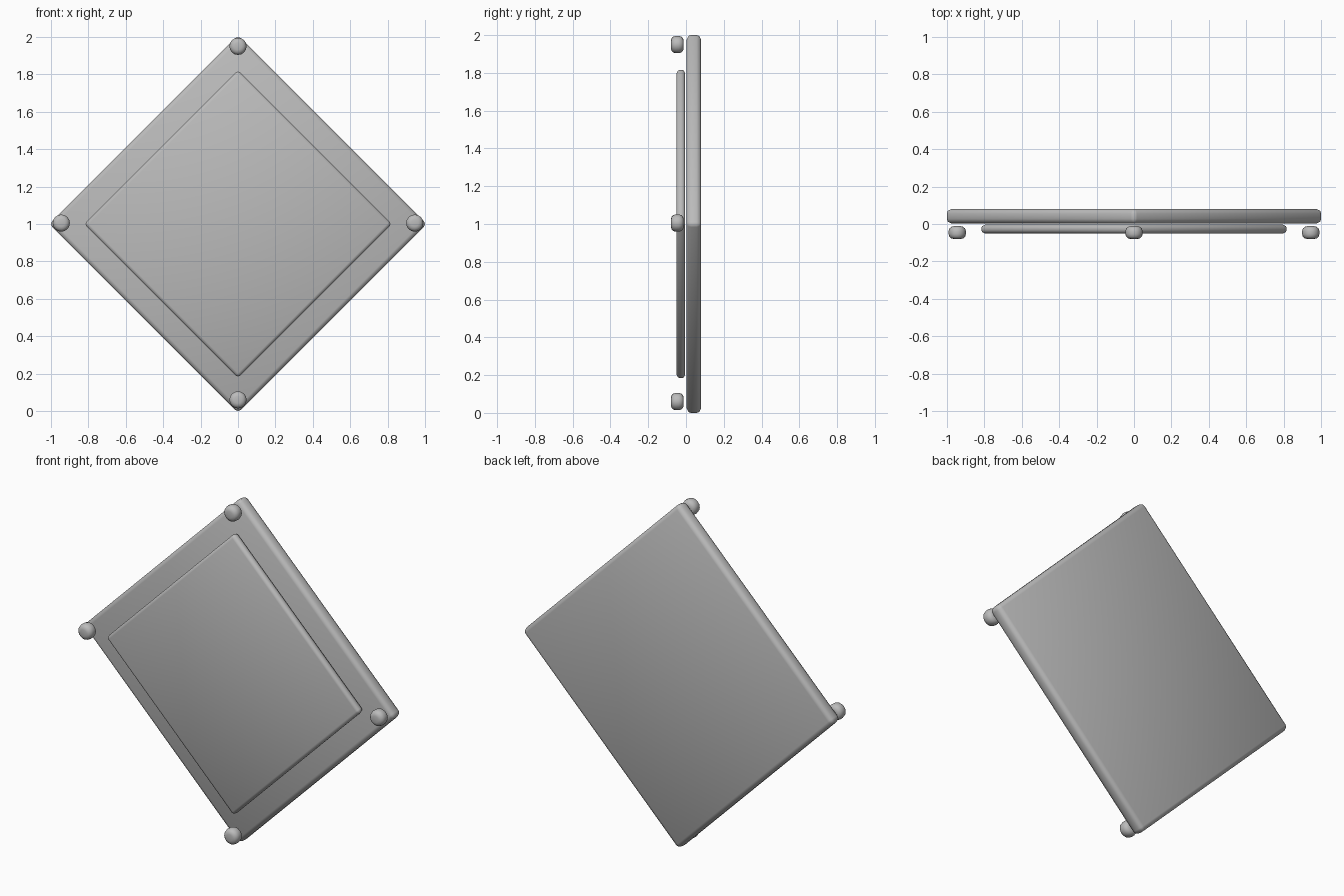
import bpy
import math

cube = bpy.data.objects.get("Cube")
if cube:
    bpy.data.objects.remove(cube, do_unlink=True)

grey = bpy.data.materials.new("grey")
grey.use_nodes = True
grey.diffuse_color = (0.5, 0.5, 0.5, 1)
grey.node_tree.nodes["Principled BSDF"].inputs["Base Color"].default_value = (0.5, 0.5, 0.5, 1)


def finish(name, bevel, segments):
    """Apply scale, round the edges, and shade the active object smoothly."""
    obj = bpy.context.object
    obj.name = name
    obj.data.materials.append(grey)
    bpy.ops.object.transform_apply(location=False, rotation=True, scale=True)
    mod = obj.modifiers.new("rounded edges", 'BEVEL')
    mod.width = bevel
    mod.segments = segments
    mod.limit_method = 'ANGLE'
    mod.angle_limit = math.radians(40)
    bpy.ops.object.shade_smooth()


def diamond(name, half_diagonal, front, back, bevel):
    """Rounded square slab standing on one corner."""
    side = half_diagonal * math.sqrt(2)
    bpy.ops.mesh.primitive_cube_add(size=1, location=(0, (front + back) / 2, 1),
                                    rotation=(0, math.pi / 4, 0))
    bpy.context.object.scale = (side, back - front, side)
    finish(name, bevel, 2)


# Backing plate and the raised front panel
diamond("back_plate", 1.01, 0.003, 0.08, 0.024)
diamond("front_panel", 0.823, -0.05, -0.004, 0.018)

# Rounded studs at the four corners
studs = {"top": (0, 1.95), "bottom": (0, 0.06), "left": (0.945, 1.005), "right": (-0.945, 1.005)}
for side, (x, z) in studs.items():
    bpy.ops.mesh.primitive_cylinder_add(vertices=16, radius=0.046, depth=0.068,
                                        location=(x, -0.046, z),
                                        rotation=(math.pi / 2, 0, 0))
    finish(side + "_stud", 0.026, 3)
